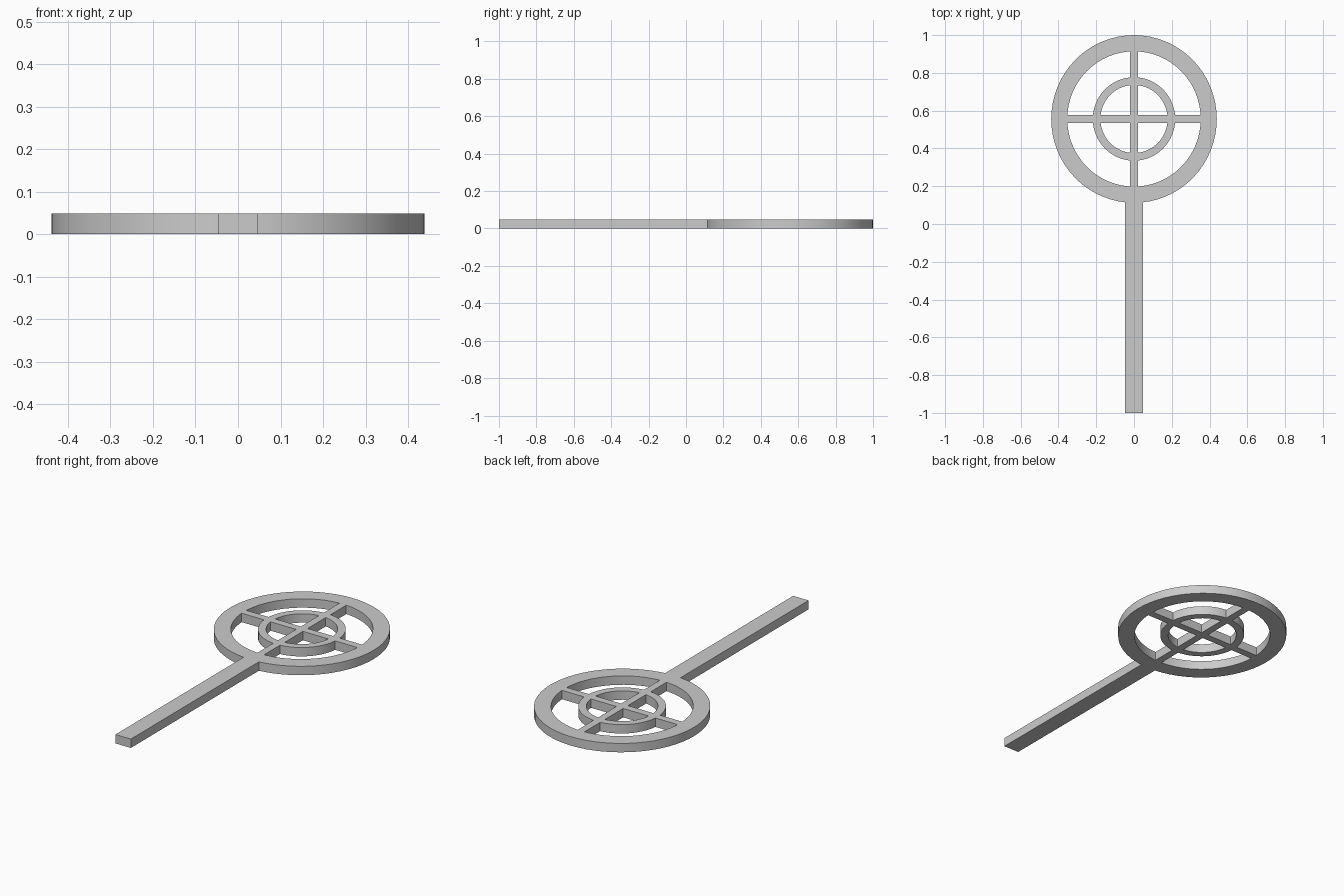
import bpy, bmesh, math

cube = bpy.data.objects.get("Cube")
if cube:
    bpy.data.objects.remove(cube, do_unlink=True)

THICK = 0.049
CENTRE_Y = 0.556
SEGMENTS = 64
SQUASH = 0.987      # rings are very slightly narrower in x

grey = bpy.data.materials.new("plain grey")
grey.use_nodes = True
colour = (0.6, 0.6, 0.6, 1)
grey.diffuse_color = colour
grey.node_tree.nodes["Principled BSDF"].inputs["Base Color"].default_value = colour


def finish(name, bm):
    bmesh.ops.recalc_face_normals(bm, faces=bm.faces)
    mesh = bpy.data.meshes.new(name)
    bm.to_mesh(mesh)
    bm.free()
    mesh.materials.append(grey)
    obj = bpy.data.objects.new(name, mesh)
    bpy.context.collection.objects.link(obj)
    return obj


def slab(name, outline):
    """Extrude a flat outline up to the common thickness."""
    bm = bmesh.new()
    face = bm.faces.new([bm.verts.new((x, y, 0)) for x, y in outline])
    up = bmesh.ops.extrude_face_region(bm, geom=[face], use_keep_orig=True)
    for v in up["geom"]:
        if isinstance(v, bmesh.types.BMVert):
            v.co.z = THICK
    return finish(name, bm)


def ring(name, outer, inner):
    """Sweep a rectangular section around the ring centre."""
    bm = bmesh.new()
    section = [(outer, 0), (outer, THICK), (inner, THICK), (inner, 0)]
    loops = []
    for i in range(SEGMENTS):
        a = math.tau * i / SEGMENTS
        loops.append([bm.verts.new((SQUASH * r * math.cos(a),
                                    CENTRE_Y + r * math.sin(a), z)) for r, z in section])
    for i, here in enumerate(loops):
        there = loops[(i + 1) % SEGMENTS]
        for j in range(4):
            k = (j + 1) % 4
            bm.faces.new((here[j], there[j], there[k], here[k]))
    obj = finish(name, bm)
    bpy.ops.object.select_all(action="DESELECT")
    obj.select_set(True)
    bpy.context.view_layer.objects.active = obj
    bpy.ops.object.shade_smooth_by_angle(angle=math.radians(30))


# Rings
ring("outer_ring", 0.444, 0.358)
ring("inner_ring", 0.221, 0.180)

# Cross bars: one arm's corners turned four times
half, reach = 0.0205, 0.365
cross = []
for turn in range(4):
    c, s = [(1, 0), (0, 1), (-1, 0), (0, -1)][turn]
    for x, y in [(reach, -half), (reach, half), (half, half)]:
        cross.append((c * x - s * y, CENTRE_Y + s * x + c * y))
slab("cross_bars", cross)

# Handle, its end sunk just inside the outer ring
w = 0.047
slab("handle", [(-w, -1), (w, -1), (w, 0.13), (-w, 0.13)])
